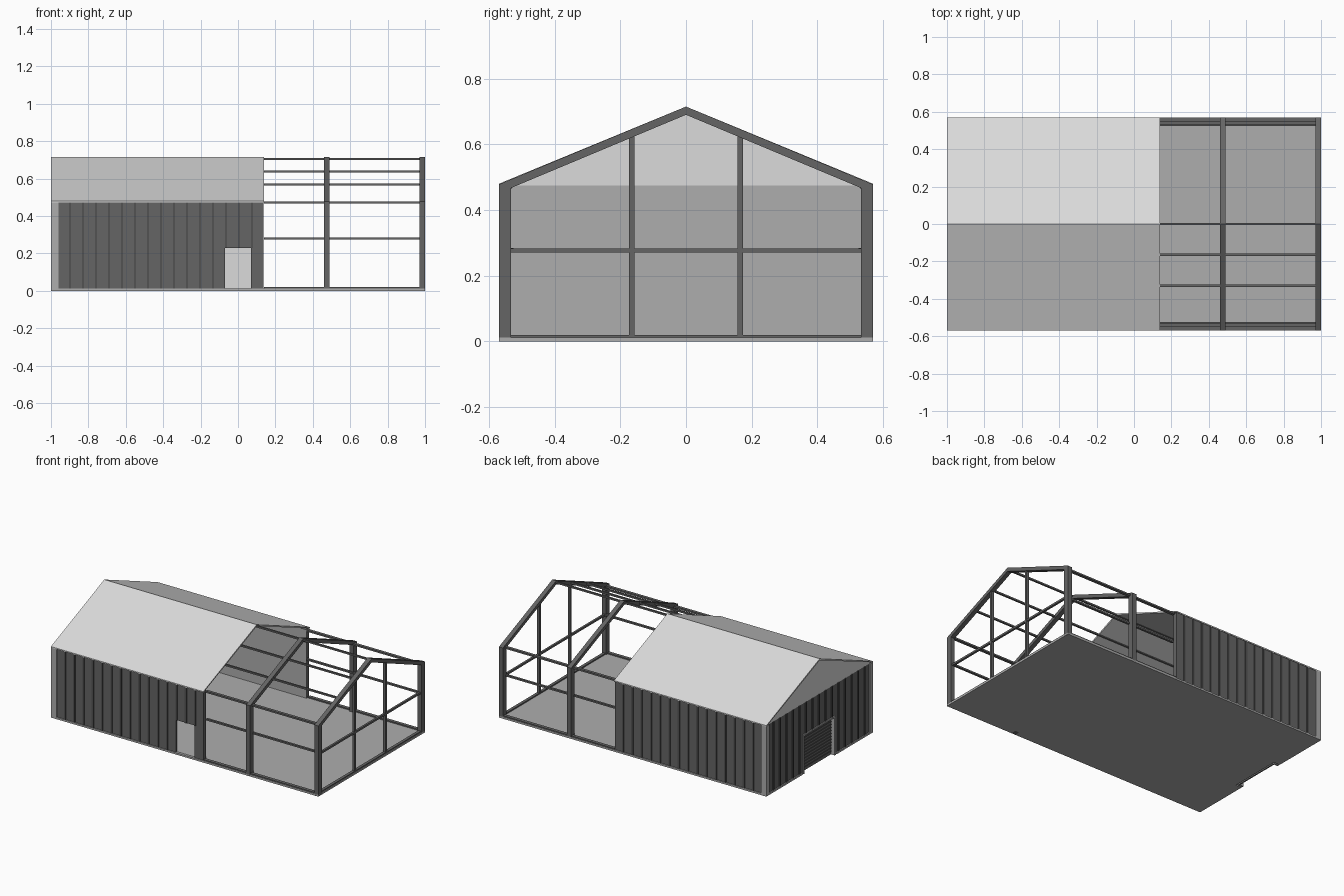
import bpy
import bmesh

cube = bpy.data.objects.get("Cube")
if cube:
    bpy.data.objects.remove(cube)


def material(name, value):
    m = bpy.data.materials.new(name)
    m.use_nodes = True
    colour = (value, value, value, 1)
    m.diffuse_color = colour
    m.node_tree.nodes["Principled BSDF"].inputs["Base Color"].default_value = colour
    return m


WHITE = material("white_panel", 0.71)
GREY = material("mid_grey", 0.42)
DARK = material("dark_grey", 0.13)
SEAM = material("seam_charcoal", 0.085)

L, W, EAVE, RIDGE = 1.0, 0.57, 0.478, 0.715   # half length, half width, heights
SPLIT = 0.14                                  # where the cladding ends
DOOR_W, DOOR_H = 0.16, 0.255                  # gable door half width, height


def finish(name, bm, mats, inner=None):
    """Make an object; faces pointing along `inner` take the second material."""
    bmesh.ops.recalc_face_normals(bm, faces=bm.faces)
    if inner:
        for f in bm.faces:
            f.material_index = int(sum(a * b for a, b in zip(f.normal, inner)) > 0.9)
    me = bpy.data.meshes.new(name)
    bm.to_mesh(me)
    bm.free()
    ob = bpy.data.objects.new(name, me)
    bpy.context.collection.objects.link(ob)
    for m in mats:
        me.materials.append(m)
    return ob


def boxes(name, spans, mats, inner=None):
    """One object of boxes, each given as (x0, x1, y0, y1, z0, z1)."""
    bm = bmesh.new()
    for x0, x1, y0, y1, z0, z1 in spans:
        for v in bmesh.ops.create_cube(bm, size=1)["verts"]:
            v.co = (x1 if v.co.x > 0 else x0,
                    y1 if v.co.y > 0 else y0,
                    z1 if v.co.z > 0 else z0)
    return finish(name, bm, mats, inner)


def extrude_x(name, outline, x0, x1, mat):
    """Extrude a (y, z) outline along x."""
    bm = bmesh.new()
    face = bm.faces.new([bm.verts.new((x0, y, z)) for y, z in outline])
    ext = bmesh.ops.extrude_face_region(bm, geom=[face])["geom"]
    bmesh.ops.translate(bm, vec=(x1 - x0, 0, 0),
                        verts=[v for v in ext if isinstance(v, bmesh.types.BMVert)])
    return finish(name, bm, [mat])


def mirrored(half):
    """Complete an outline across y = 0, from its -y half."""
    return half + [(-y, z) for y, z in reversed(half) if y != 0]


# Floor slab, notched at the gable door
boxes("floor_slab", [(-0.955, L, -W, W, 0, 0.012),
                     (-L, -0.955, -W, -0.18, 0, 0.012),
                     (-L, -0.955, 0.18, W, 0, 0.012)], [GREY])

# Portal frames: posts and rafters in one outline
outer = [(-W, 0), (-W, EAVE), (0, RIDGE), (W, EAVE), (W, 0)]
inside = [(0.533, 0), (0.533, 0.467), (0, 0.69), (-0.533, 0.467), (-0.533, 0)]
for label, x in (("middle", 0.46), ("end", 0.97)):
    extrude_x(label + "_portal_frame", outer + inside, x, x + 0.03, DARK)

# Roof shell
extrude_x("roof", [(-W, 0.472), (-W, 0.48), (0, RIDGE), (W, 0.48), (W, 0.472), (0, 0.704)],
          -L, SPLIT, WHITE)

# Upper gable panel
extrude_x("gable_panel", [(-0.565, 0.475), (0, 0.708), (0.565, 0.475)], -0.995, -0.965, WHITE)

# Long walls: dark outside, grey lining inside; the front one leaves a doorway
DX, DZ = 0.07, 0.23
boxes("front_wall", [(-0.995, -DX, -0.563, -0.535, 0.012, 0.475),
                     (-DX, DX, -0.563, -0.535, DZ, 0.475),
                     (DX, SPLIT - 0.004, -0.563, -0.535, 0.012, 0.475)],
      [DARK, GREY], (0, 1, 0))
boxes("back_wall", [(-0.995, SPLIT - 0.004, 0.535, 0.563, 0.012, 0.475)],
      [DARK, GREY], (0, -1, 0))
boxes("front_door", [(-DX, DX, -0.553, -0.54, 0.012, DZ)], [WHITE])

# Gable wall around the roller door
boxes("gable_wall", [(-0.993, -0.965, -0.56, -DOOR_W, 0.012, 0.475),
                     (-0.993, -0.965, DOOR_W, 0.56, 0.012, 0.475),
                     (-0.993, -0.965, -DOOR_W, DOOR_W, DOOR_H, 0.475)],
      [DARK, GREY], (1, 0, 0))
boxes("roller_door", [(-0.972, -0.962, -DOOR_W, DOOR_W, 0.0, DOOR_H)],
      [DARK, GREY], (1, 0, 0))
boxes("roller_door_slats", [(-0.976, -0.971, -DOOR_W, DOOR_W, 0.02 * i, 0.02 * i + 0.006)
                            for i in range(1, 13)], [SEAM])
boxes("roller_door_trim", [(-L, -0.965, -DOOR_W - 0.012, -DOOR_W, 0, DOOR_H),
                           (-L, -0.965, DOOR_W, DOOR_W + 0.012, 0, DOOR_H),
                           (-L, -0.965, -DOOR_W - 0.012, DOOR_W + 0.012,
                            DOOR_H, DOOR_H + 0.01)], [GREY])

# Standing ribs on the cladding
STEP, RIB = 0.0695, 0.006
for label, s in (("front", -1), ("back", 1)):
    ribs = []
    for i in range(15):
        x = -0.898 + STEP * i
        over_door = s < 0 and abs(x) < DX + RIB
        ribs.append((x - RIB, x + RIB, *sorted((s * 0.56, s * 0.569)),
                     DZ if over_door else 0.012, 0.474))
    boxes(label + "_wall_ribs", ribs, [SEAM])
boxes("gable_wall_ribs",
      [(-0.999, -0.99, y - RIB, y + RIB,
        DOOR_H + 0.01 if abs(y) < DOOR_W + 0.02 else 0.012, 0.474)
       for y in (STEP * i for i in range(-7, 8))], [SEAM])

# Corner trims
for label, s in (("front", -1), ("back", 1)):
    boxes(label + "_corner_trim",
          [(-L, -0.96, *sorted((s * 0.555, s * W)), 0, 0.474),
           (-L, -0.985, *sorted((s * 0.535, s * W)), 0, 0.474)], [GREY])

# Side rails on the open bays: base, mid girt and eave
for label, s in (("front", -1), ("back", 1)):
    boxes(label + "_rails",
          [(SPLIT, 0.98, *sorted((s * 0.545, s * 0.568)), 0.01, 0.02),
           (SPLIT, 0.98, *sorted((s * 0.525, s * 0.54)), 0.274, 0.285),
           (SPLIT, 0.98, *sorted((s * 0.53, s * 0.55)), 0.466, 0.477)], [DARK])

# Purlins along the front slope, and the ridge beam
boxes("purlins", [(-0.965, 0.98, y - 0.006, y + 0.006, z - 0.006, z + 0.005)
                  for y, z in ((-0.165, 0.638), (-0.33, 0.57), (0, 0.705))], [DARK])

# Open gable: mullions, mid girt and base rail
gable = [(0.975, 0.995, -0.535, 0.535, 0.0, 0.02),
         (0.978, 0.992, -0.535, 0.535, 0.27, 0.283)]
for y in (-0.165, 0.165):
    gable.append((0.976, 0.994, y - 0.008, y + 0.008, 0.0, 0.63))
boxes("end_gable_rails", gable, [DARK])
